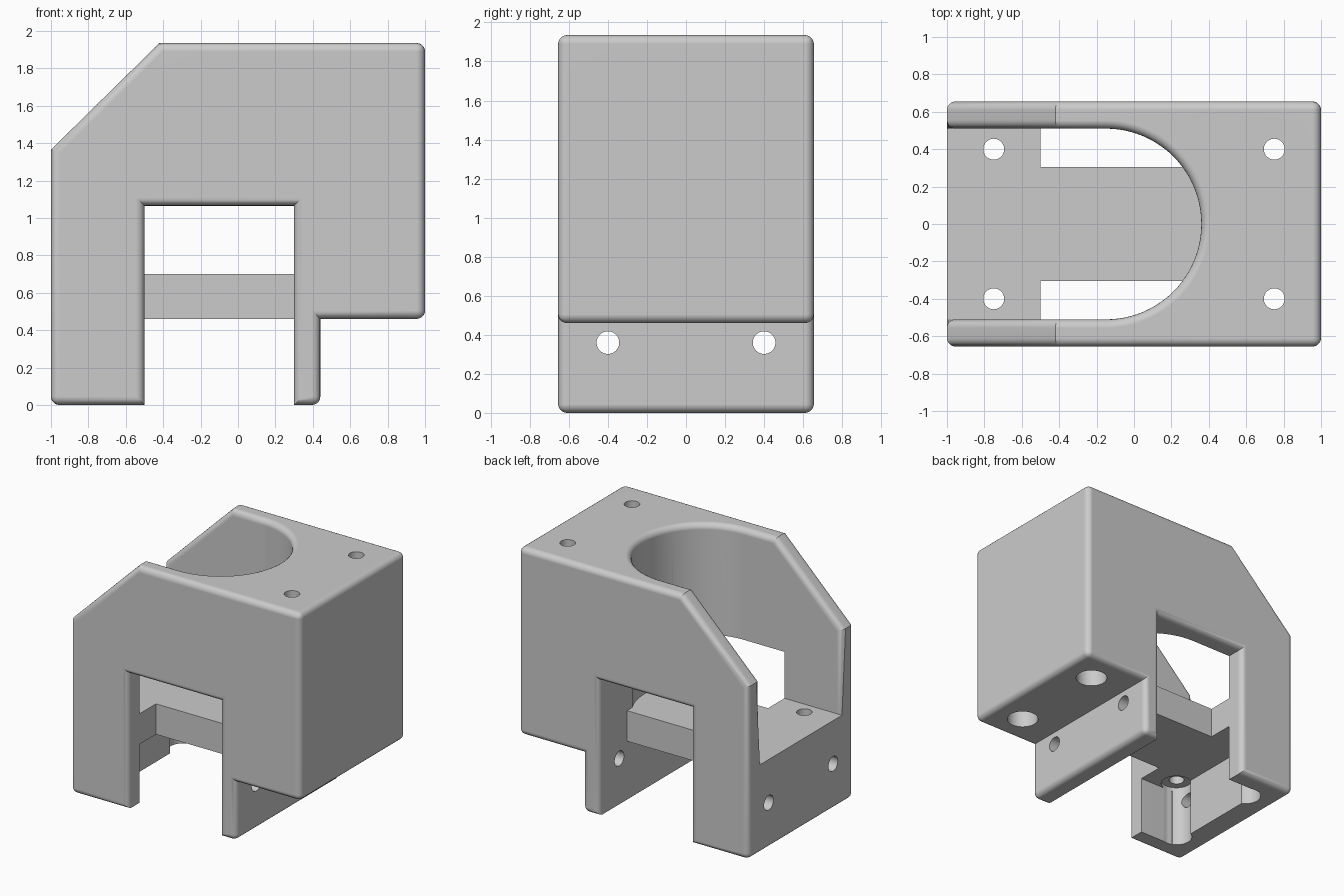
import bpy, bmesh, math

if "Cube" in bpy.data.objects:
    bpy.data.objects.remove(bpy.data.objects["Cube"])

HALF_Y = 0.655      # half depth of the body
SLOT = 0.51         # half width of the round-ended slot
FLOOR, UNDER, TOP = 0.70, 0.46, 1.935
FILLET = 0.045

grey = bpy.data.materials.new("light_grey")
grey.use_nodes = True
colour = (0.6, 0.6, 0.6, 1)
grey.diffuse_color = colour
grey.node_tree.nodes["Principled BSDF"].inputs["Base Color"].default_value = colour


def prism(name, outline, vector):
    """Extrude a closed outline of 3D points along a vector."""
    bm = bmesh.new()
    face = bm.faces.new([bm.verts.new(p) for p in outline])
    made = bmesh.ops.extrude_face_region(bm, geom=[face])["geom"]
    verts = [g for g in made if isinstance(g, bmesh.types.BMVert)]
    bmesh.ops.translate(bm, verts=verts, vec=vector)
    bmesh.ops.recalc_face_normals(bm, faces=bm.faces)
    mesh = bpy.data.meshes.new(name)
    bm.to_mesh(mesh)
    bm.free()
    obj = bpy.data.objects.new(name, mesh)
    bpy.context.collection.objects.link(obj)
    mesh.materials.append(grey)
    return obj


def box(name, x0, x1, half_y, z0, z1):
    return prism(name, [(x0, -half_y, z0), (x1, -half_y, z0),
                        (x1, half_y, z0), (x0, half_y, z0)], (0, 0, z1 - z0))


def rod(x, y, z, radius, length, along_x=False):
    """Round cutter starting at a point and running up, or along x."""
    ring = []
    for i in range(40):
        a = math.tau * i / 40
        u, v = radius * math.cos(a), radius * math.sin(a)
        ring.append((x, y + u, z + v) if along_x else (x + u, y + v, z))
    return prism("cutter", ring, (length, 0, 0) if along_x else (0, 0, length))


def cut(obj, cutter):
    cutter.hide_render = True
    mod = obj.modifiers.new("cut", "BOOLEAN")
    mod.operation, mod.solver, mod.object = "DIFFERENCE", "EXACT", cutter
    bpy.context.view_layer.objects.active = obj
    bpy.ops.object.modifier_apply(modifier=mod.name)
    bpy.data.objects.remove(cutter)


# Body: side profile with the leg opening
profile = [(-1, 0), (-1, 1.365), (-0.42, TOP), (1, TOP), (1, UNDER), (0.44, UNDER),
           (0.44, 0), (0.3, 0), (0.3, 1.065), (-0.5, 1.065), (-0.5, 0)]
body = prism("body", [(x, -HALF_Y, z) for x, z in profile], (0, 2 * HALF_Y, 0))

# Round-ended slot, open at the sloped end
arc = [(-0.15 + SLOT * math.cos(a), SLOT * math.sin(a), FLOOR)
       for a in (math.pi * (i / 48 - 0.5) for i in range(49))]
slot = [(-1.2, -SLOT, FLOOR)] + arc + [(-1.2, SLOT, FLOOR)]
cut(body, prism("cutter", slot, (0, 0, 2)))

# Rounded outer edges and slot rim
rounded_corners = [(1, TOP), (1, UNDER), (0.44, 0), (-1, 0)]


def is_rounded(edge):
    a, b = (v.co for v in edge.verts)
    d = (b - a).normalized()
    if abs(a.y) > 0.65 and abs(a.y - b.y) < 0.01:
        return True
    if abs(d.y) > 0.99 and any(math.hypot(a.x - x, a.z - z) < 0.01
                               for x, z in rounded_corners):
        return True
    if max(abs(a.y), abs(b.y)) < 0.52:
        at_end = max(a.x, b.x) < -0.99 and abs(d.z) > 0.9
        return at_end or min(a.z, b.z) > 1.3
    return False


bm = bmesh.new()
bm.from_mesh(body.data)
bmesh.ops.remove_doubles(bm, verts=bm.verts, dist=0.0001)
bmesh.ops.dissolve_limit(bm, angle_limit=math.radians(0.5),
                         verts=bm.verts, edges=bm.edges)
bmesh.ops.bevel(bm, geom=[e for e in bm.edges if is_rounded(e)], offset=FILLET,
                offset_type="OFFSET", segments=5, profile=0.5,
                affect="EDGES", clamp_overlap=False)
bm.to_mesh(body.data)
bm.free()

# Pocket under the floor, screw holes and their counterbores
cut(body, box("cutter", -0.8, -0.4, SLOT, -0.1, UNDER))
for y in (-0.4, 0.4):
    cut(body, rod(-0.75, y, -0.1, 0.115, 0.59))
    cut(body, rod(0.75, y, 0.3, 0.115, 1.41))
    for x in (-0.75, 0.75):
        cut(body, rod(x, y, 0.3, 0.056, 2))
    cut(body, rod(-1.2, y, 0.36, 0.058, 2, along_x=True))

# Bridge across the leg opening
bridge = box("floor_bridge", -0.5, 0.3, 0.305, UNDER, FLOOR)

# Smooth the fillets, keep flats flat
bpy.ops.object.select_all(action="DESELECT")
body.select_set(True)
bpy.context.view_layer.objects.active = body
bpy.ops.object.shade_smooth_by_angle(angle=math.radians(30))
weighted = body.modifiers.new("flat_faces", "WEIGHTED_NORMAL")
weighted.keep_sharp = True
